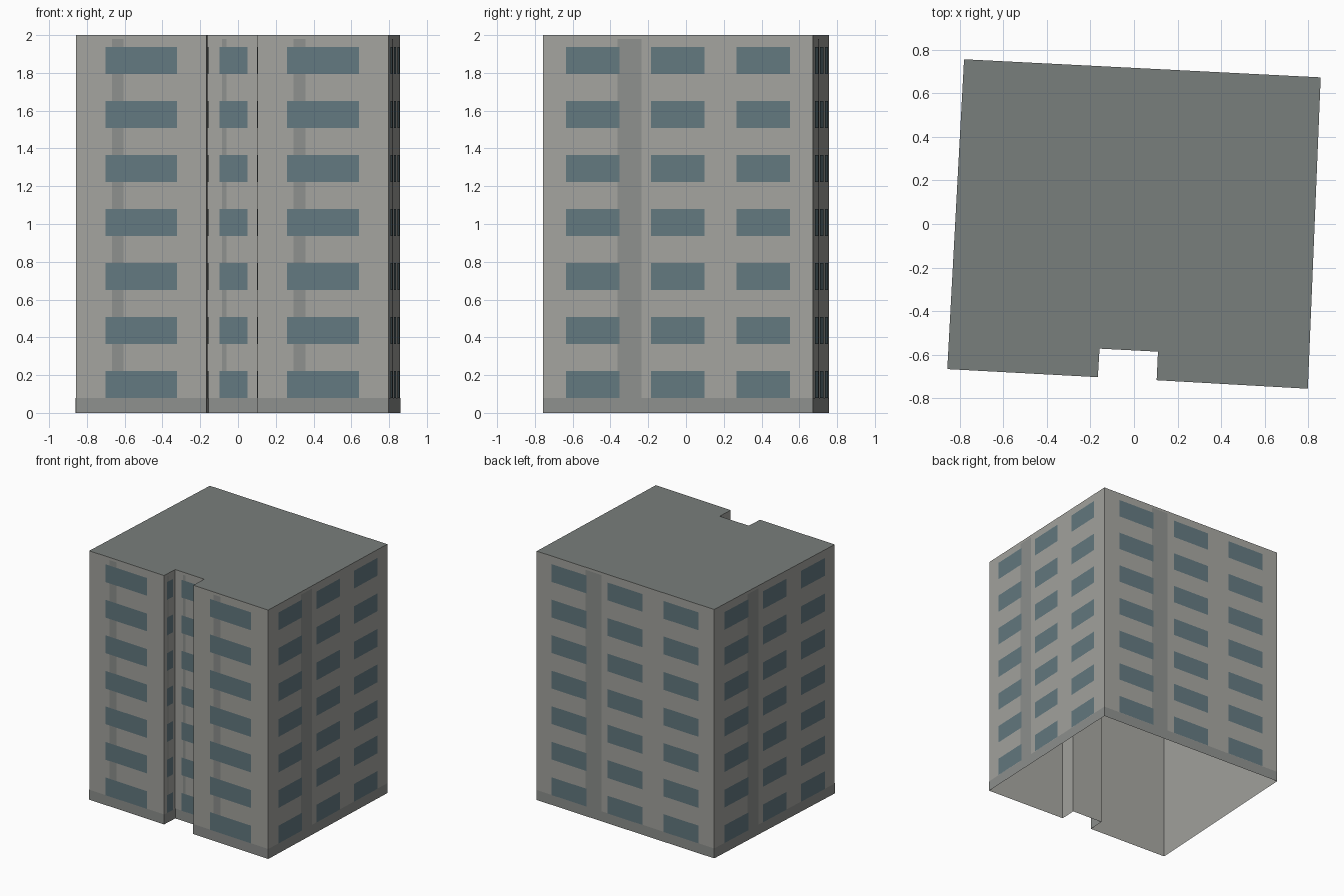
import bpy
from mathutils import Vector

if "Cube" in bpy.data.objects:
    bpy.data.objects.remove(bpy.data.objects["Cube"])

HEIGHT, FLOORS = 2.0, 7
STOREY = HEIGHT / FLOORS

# Footprint, counter-clockwise from the front left corner, with the front recess
PLAN = [(-.857, -.666), (-.166, -.703), (-.158, -.572), (.110, -.586),
        (.104, -.717), (.798, -.756), (.857, .673), (-.780, .756)]
PTS = [Vector((x, y, 0)) for x, y in PLAN]
WALLS = list(zip(PTS, PTS[1:] + PTS[:1]))


def material(name, rgb):
    m = bpy.data.materials.new(name)
    m.diffuse_color = (*rgb, 1)
    m.use_nodes = True
    m.node_tree.nodes["Principled BSDF"].inputs["Base Color"].default_value = m.diffuse_color
    return m


def add_object(name, verts, faces, mat):
    me = bpy.data.meshes.new(name)
    me.from_pydata([tuple(v) for v in verts], [], faces)
    me.materials.append(mat)
    ob = bpy.data.objects.new(name, me)
    bpy.context.collection.objects.link(ob)
    return ob


def panel(wall, u0, u1, z0, z1, lift=0.0):
    """Upright rectangle on a wall, between fractions u0 and u1 of its length."""
    a, b = wall
    d = b - a
    out = Vector((d.y, -d.x, 0)).normalized() * lift
    p, q = a + d * u0 + out, a + d * u1 + out
    lo, hi = Vector((0, 0, z0)), Vector((0, 0, z1))
    return [p + lo, q + lo, q + hi, p + hi]


def add_panels(name, quads, mat):
    verts = [v for q in quads for v in q]
    faces = [tuple(range(i, i + 4)) for i in range(0, len(verts), 4)]
    return add_object(name, verts, faces, mat)


wall_mat = material("wall_concrete", (.37, .37, .345))
trim_mat = material("trim_concrete", (.27, .28, .27))
roof_mat = material("roof_felt", (.19, .21, .20))
glass_mat = material("window_glass", (.125, .19, .215))

# Outer shell, open underneath
n = len(PTS)
up = Vector((0, 0, HEIGHT))
add_object("walls", PTS + [p + up for p in PTS],
           [(i, (i + 1) % n, (i + 1) % n + n, i + n) for i in range(n)], wall_mat)
add_object("roof", [p + up for p in PTS], [tuple(range(n))], roof_mat)

# Base band and one vertical strip per wall
add_panels("base_band", [panel(w, 0, 1, 0, .08, .002) for w in WALLS], trim_mat)
add_panels("vertical_strips",
           [panel(w, .275, .365, .08, 1.98, .002) for w in WALLS], trim_mat)

# Windows: three bays on long walls, one on short walls
windows = []
for w in WALLS:
    long_wall = (w[1] - w[0]).length > 1
    centres, half = ([.183, .499, .815], .099) if long_wall else ([.5], .275)
    for floor in range(FLOORS):
        z = (floor + .28) * STOREY
        for c in centres:
            windows.append(panel(w, c - half, c + half, z, z + STOREY / 2, .004))
add_panels("windows", windows, glass_mat)
